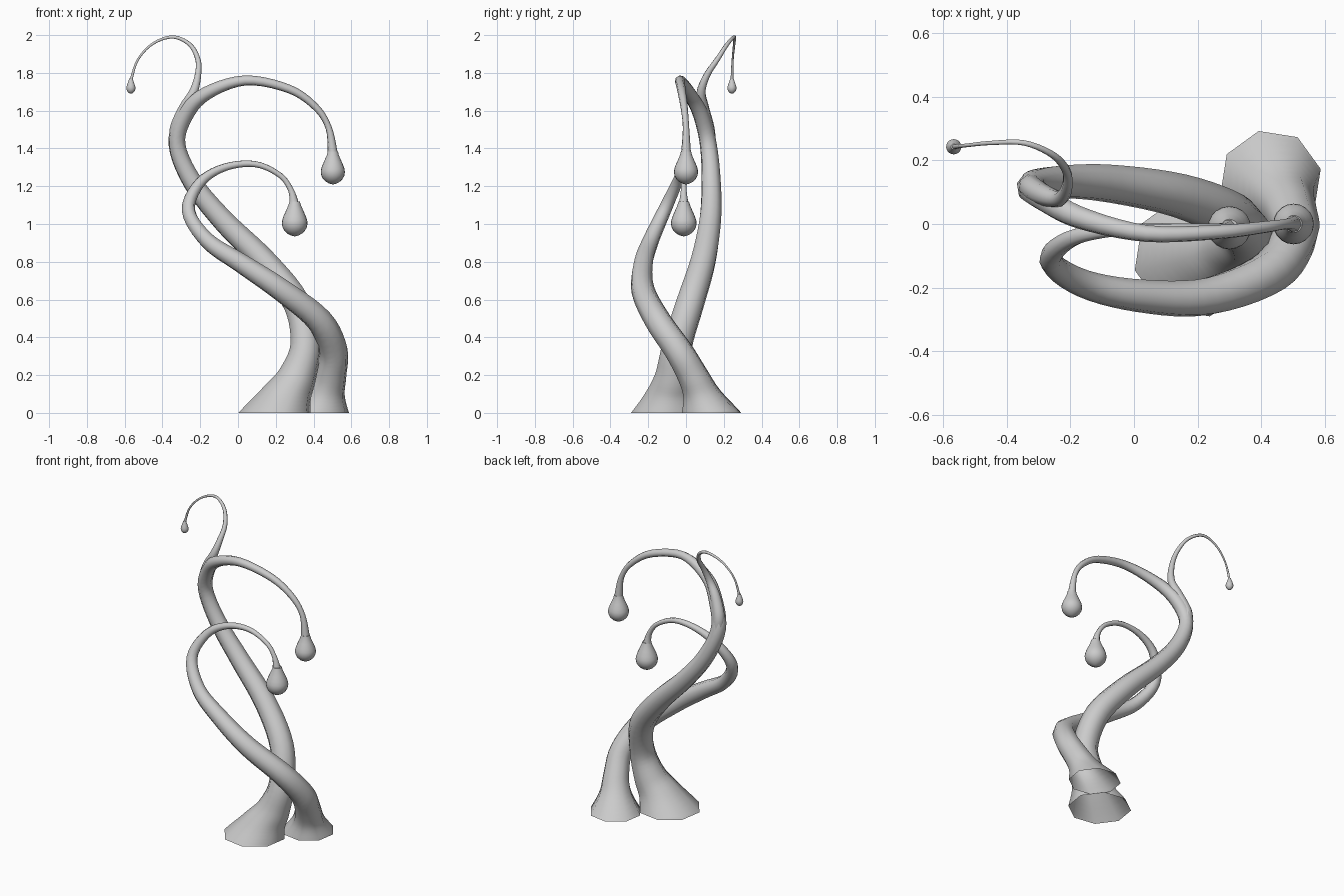
import bpy, bmesh, math
from mathutils import Vector

if "Cube" in bpy.data.objects:
    bpy.data.objects.remove(bpy.data.objects["Cube"])


def catmull(p, i, t):
    # smooth interpolation of (x, y, z, radius) control points
    a, b, c, d = (Vector(p[min(max(k, 0), len(p) - 1)]) for k in (i - 1, i, i + 1, i + 2))
    return 0.5 * (2 * b + (c - a) * t + (2 * a - 5 * b + 4 * c - d) * t * t
                  + (3 * b - a - 3 * c + d) * t ** 3)


def finish(name, bm, angle):
    me = bpy.data.meshes.new(name)
    bmesh.ops.recalc_face_normals(bm, faces=bm.faces)
    bm.to_mesh(me)
    bm.free()
    ob = bpy.data.objects.new(name, me)
    bpy.context.collection.objects.link(ob)
    bpy.ops.object.select_all(action='DESELECT')
    ob.select_set(True)
    bpy.context.view_layer.objects.active = ob
    bpy.ops.object.shade_smooth_by_angle(angle=math.radians(angle))
    return ob


def skin(bm, rings, caps=True):
    for a, b in zip(rings, rings[1:]):
        n = len(a)
        for k in range(n):
            bm.faces.new((a[k], a[(k + 1) % n], b[(k + 1) % n], b[k]))
    if caps:
        bm.faces.new(rings[0])
        bm.faces.new(rings[-1])


def stem(name, pts, sides=8, steps=5, grounded=True):
    # open tapered tube swept along a 3D path without twisting
    s = [catmull(pts, i, j / steps) for i in range(len(pts) - 1) for j in range(steps)]
    s.append(Vector(pts[-1]))
    pos = [Vector(v[:3]) for v in s]
    bm, rings, side = bmesh.new(), [], Vector((1, 0, 0))
    for i, p in enumerate(pos):
        t = (pos[min(i + 1, len(pos) - 1)] - pos[max(i - 1, 0)]).normalized()
        if grounded:  # foot rings lie flat on the ground, then tilt into the stem
            w = min(1, p.z / 0.3)
            t = Vector((0, 0, 1)).lerp(t, w).normalized() if w < 1 else t
        side = (side - t * side.dot(t)).normalized()
        up = t.cross(side)
        ring = []
        for k in range(sides):
            a = 2 * math.pi * (k + 0.3) / sides
            ring.append(bm.verts.new(p + s[i][3] * (side * math.cos(a) + up * math.sin(a))))
        rings.append(ring)
    skin(bm, rings, caps=False)
    return finish(name, bm, 60)


def drop(name, x, y, top, bottom, r, neck):
    # hanging teardrop bud: narrow neck opening into a round belly
    h = top - bottom
    prof = [(neck, top)]
    for f, q in ((0.12, 0.50), (0.27, 0.68), (0.42, 0.86), (0.54, 0.97), (0.63, 1.0),
                 (0.74, 0.95), (0.84, 0.80), (0.92, 0.58), (0.98, 0.28), (1.0, 0.05)):
        prof.append((r * q, top - f * h))
    bm = bmesh.new()
    rings = [[bm.verts.new((x + pr * math.cos(math.tau * k / 20),
                            y + pr * math.sin(math.tau * k / 20), z)) for k in range(20)]
             for pr, z in prof]
    skin(bm, rings)
    return finish(name, bm, 50)


# tall stem, arching over to the right
stem("tall_stem", [
    (.193, -.10, 0, .196), (.255, -.085, .10, .137), (.315, -.065, .20, .103), (.357, -.045, .36, .082),
    (.31, .022, .58, .077), (.14, .09, .80, .070), (-.08, .128, 1.02, .061), (-.24, .133, 1.22, .053),
    (-.323, .118, 1.42, .046), (-.28, .08, 1.575, .043), (-.17, .02, 1.69, .036), (.04, -.03, 1.76, .027),
    (.27, -.025, 1.715, .023), (.41, -.01, 1.62, .019), (.48, 0, 1.51, .017), (.502, 0, 1.37, .027)])

# short stem, winding in front of the tall one
stem("short_stem", [
    (.43, .135, 0, .162), (.465, .085, .10, .103), (.493, .035, .20, .083), (.505, -.04, .33, .075),
    (.43, -.15, .49, .070), (.23, -.228, .65, .062), (.02, -.226, .79, .053), (-.16, -.187, .91, .044),
    (-.262, -.115, 1.07, .036), (-.20, -.047, 1.22, .028), (-.07, -.02, 1.30, .021),
    (.09, -.015, 1.317, .017), (.22, -.012, 1.26, .015), (.28, -.012, 1.18, .016), (.298, -.012, 1.10, .028)])

# thin tendril branching off the tall stem
stem("tendril", [
    (-.318, .125, 1.40, .035), (-.325, .115, 1.50, .038), (-.283, .09, 1.61, .034), (-.235, .08, 1.70, .025),
    (-.212, .112, 1.79, .018), (-.212, .165, 1.87, .014), (-.255, .217, 1.95, .011), (-.345, .255, 1.99, .009),
    (-.45, .255, 1.955, .007), (-.53, .247, 1.87, .006), (-.567, .243, 1.76, .008)], grounded=False)

# hanging buds
drop("tall_bud", .502, 0, 1.385, 1.21, .064, .027)
drop("short_bud", .30, -.012, 1.12, .935, .068, .027)
drop("tendril_bud", -.567, .243, 1.77, 1.69, .024, .009)
